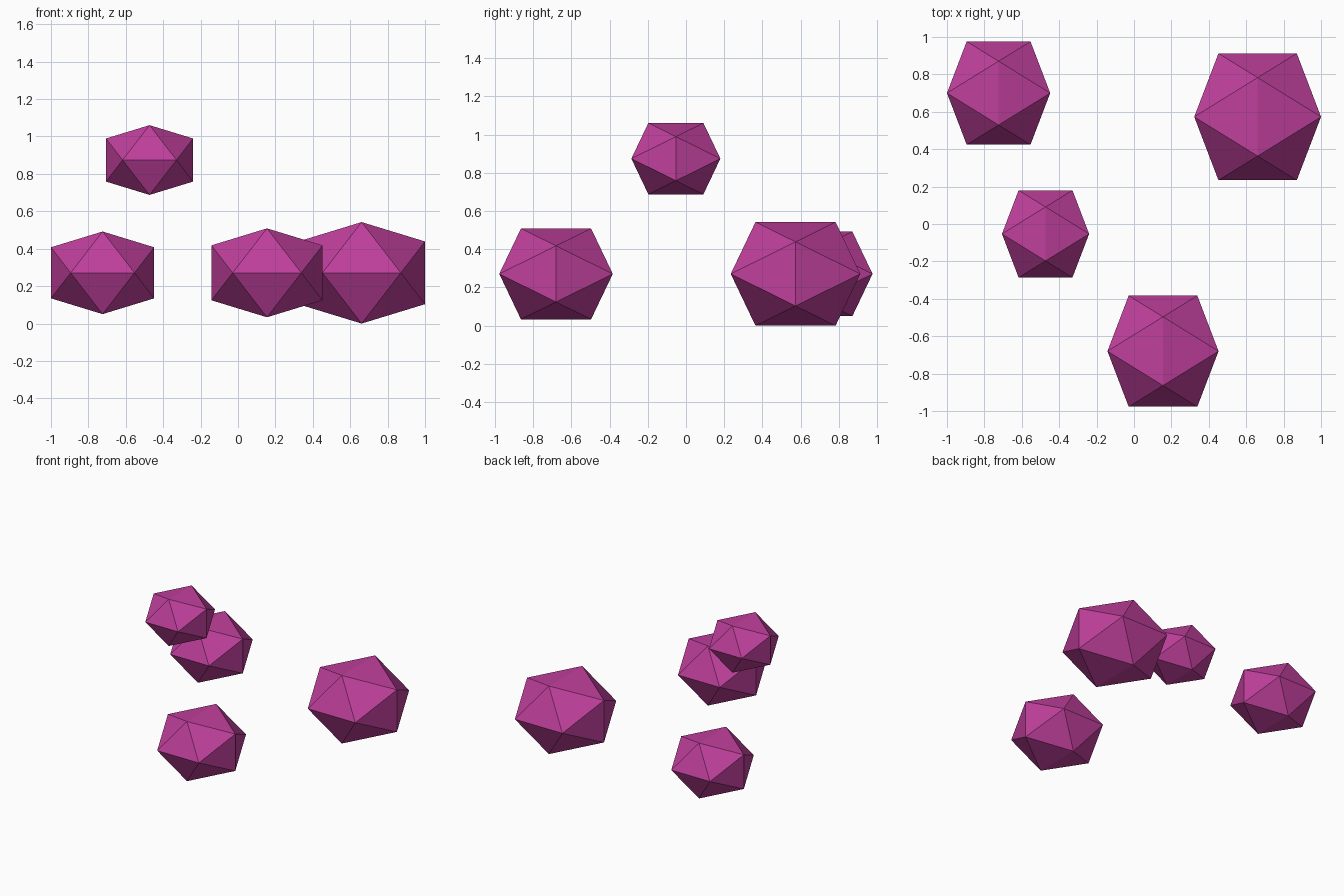
import bpy
import bmesh
from math import sqrt

cube = bpy.data.objects.get("Cube")
if cube:
    bpy.data.objects.remove(cube, do_unlink=True)

# Single magenta material
magenta = bpy.data.materials.new("magenta")
magenta.use_nodes = True
colour = (0.52, 0.05, 0.33, 1)
magenta.diffuse_color = colour
magenta.node_tree.nodes["Principled BSDF"].inputs["Base Color"].default_value = colour

PHI = (1 + sqrt(5)) / 2
FLATTEN = 0.8


def gem(name, radius, centre):
    """Flattened icosahedron: the hull of three crossed golden rectangles."""
    bm = bmesh.new()
    short = radius / PHI
    for a in (-short, short):
        for b in (-radius, radius):
            for co in ((a, b, 0), (0, a, b), (b, 0, a)):
                bm.verts.new((co[0], co[1], co[2] * FLATTEN))
    bmesh.ops.convex_hull(bm, input=bm.verts[:])
    bmesh.ops.recalc_face_normals(bm, faces=bm.faces[:])
    mesh = bpy.data.meshes.new(name)
    bm.to_mesh(mesh)
    bm.free()
    mesh.materials.append(magenta)
    obj = bpy.data.objects.new(name, mesh)
    obj.location = centre
    bpy.context.collection.objects.link(obj)


# Three low gems and one raised gem
gem("back_right_gem", 0.276, (-0.724, 0.70, 0.271))
gem("front_gem", 0.297, (0.155, -0.68, 0.271))
gem("back_left_gem", 0.339, (0.661, 0.573, 0.271))
gem("raised_gem", 0.233, (-0.473, -0.053, 0.874))
